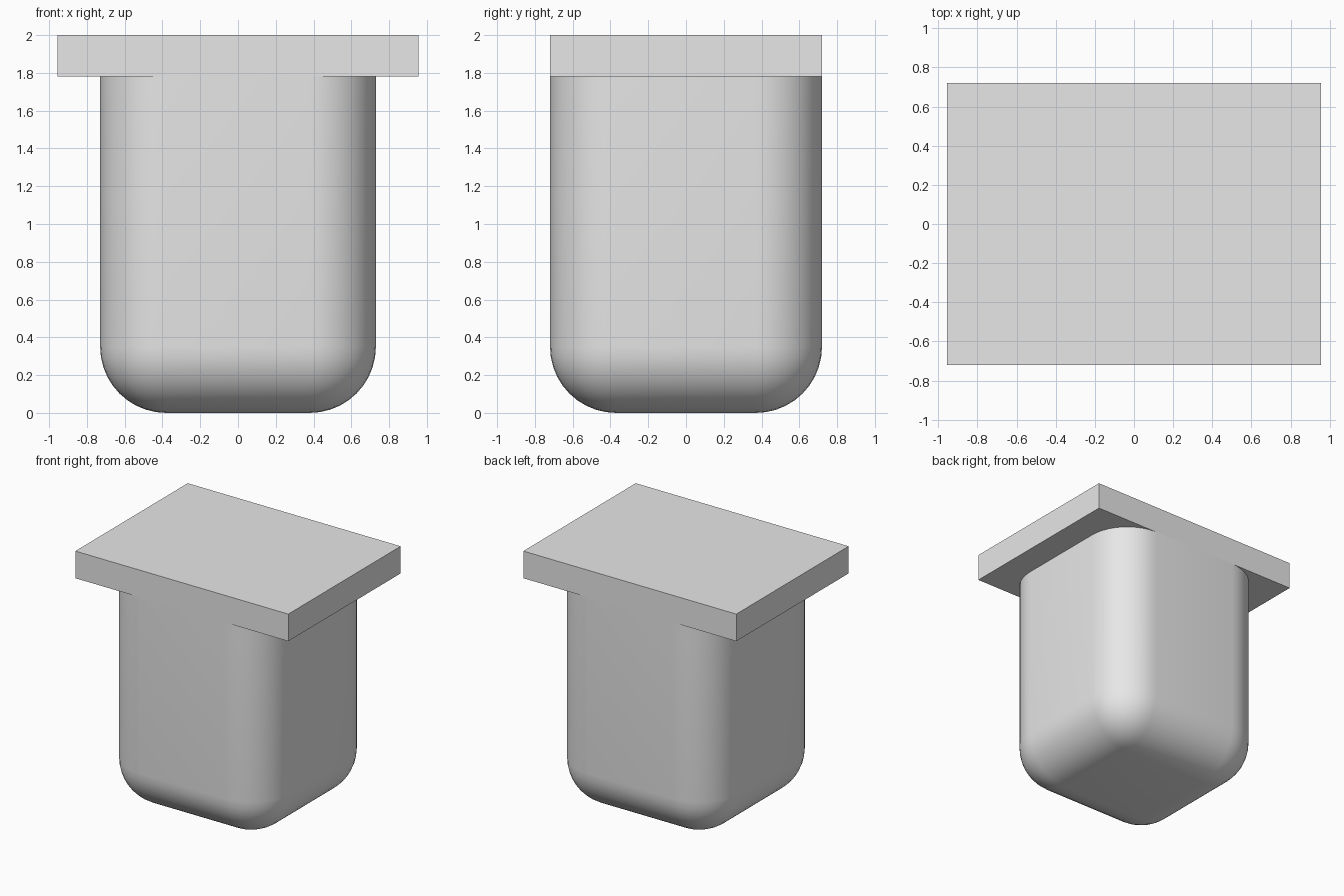
import bpy
import bmesh
from mathutils import Matrix

cube = bpy.data.objects.get("Cube")
if cube:
    bpy.data.objects.remove(cube, do_unlink=True)

grey = bpy.data.materials.new("light_grey")
grey.use_nodes = True
grey.diffuse_color = (0.8, 0.8, 0.8, 1)
grey.node_tree.nodes["Principled BSDF"].inputs["Base Color"].default_value = (0.8, 0.8, 0.8, 1)


def block(name, width, depth, bottom, top, radius=0):
    """Box between two heights; a radius rounds every edge except the top rim."""
    bm = bmesh.new()
    bmesh.ops.create_cube(bm, size=1, matrix=Matrix.Translation((0, 0, (bottom + top) / 2))
                          @ Matrix.Diagonal((width, depth, top - bottom, 1)))
    if radius:
        edges = [e for e in bm.edges if min(v.co.z for v in e.verts) < top - 0.01]
        bmesh.ops.bevel(bm, geom=edges, offset=radius, segments=10,
                        profile=0.5, affect='EDGES', clamp_overlap=True)
    mesh = bpy.data.meshes.new(name)
    bm.to_mesh(mesh)
    bm.free()
    mesh.materials.append(grey)
    obj = bpy.data.objects.new(name, mesh)
    bpy.context.collection.objects.link(obj)
    return obj


# Flat rectangular cap, overhanging the body at the sides
block("top_plate", 1.91, 1.44, 1.78, 2.0)

# Body with rounded corners and a rounded underside
body = block("rounded_body", 1.46, 1.44, 0, 1.78, radius=0.35)
bpy.ops.object.select_all(action='DESELECT')
body.select_set(True)
bpy.context.view_layer.objects.active = body
bpy.ops.object.shade_smooth_by_angle()
